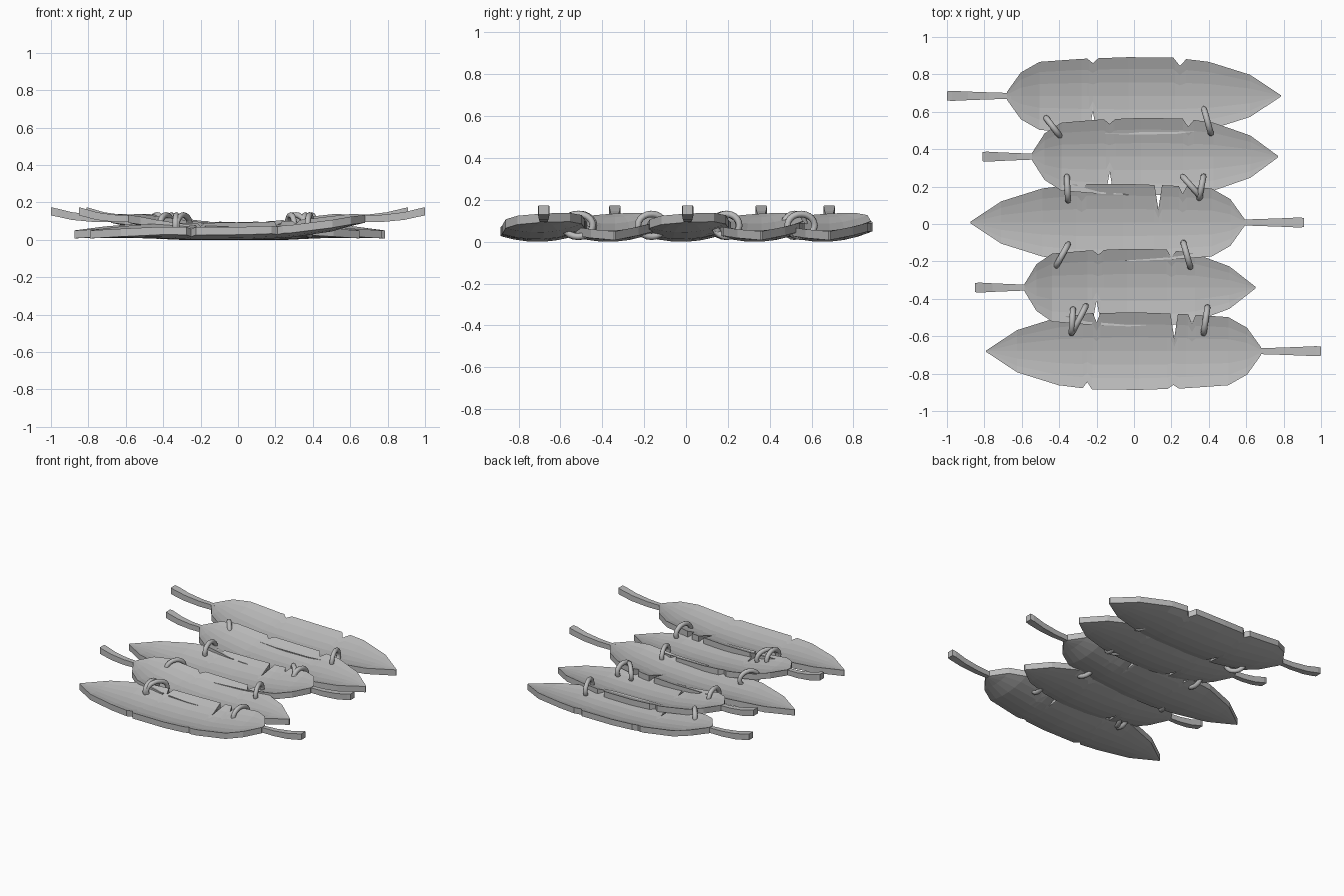
import bpy, bmesh, math
from mathutils import Vector

cube = bpy.data.objects.get("Cube")
if cube:
    bpy.data.objects.remove(cube, do_unlink=True)

grey = bpy.data.materials.new("dry_leaf_grey")
grey.use_nodes = True
colour = (0.5, 0.5, 0.5, 1)
grey.diffuse_color = colour
grey.node_tree.nodes["Principled BSDF"].inputs["Base Color"].default_value = colour

THICK = 0.042
TILT = 0.055
# Leaf template: distance from base, half width, underside height of the midrib
TEMPLATE = [(0, .02, .092), (.075, .125, .075), (.175, .182, .045), (.4, .198, .012),
            (.65, .207, 0), (.9, .204, 0), (1.08, .182, .008), (1.3, .113, .012),
            (1.465, .004, .008)]
LENGTH = TEMPLATE[-1][0]
ROWS = [-1, -.7, -.35, 0, .35, .7, 1]


def sample(u, k):
    """Linear lookup in the leaf template."""
    for a, b in zip(TEMPLATE, TEMPLATE[1:]):
        if u <= b[0]:
            t = (u - a[0]) / (b[0] - a[0])
            return a[k] + (b[k] - a[k]) * t
    return TEMPLATE[-1][k]


def finish(bm, name, smooth=False):
    bmesh.ops.recalc_face_normals(bm, faces=bm.faces)
    mesh = bpy.data.meshes.new(name)
    bm.to_mesh(mesh)
    bm.free()
    mesh.materials.append(grey)
    for p in mesh.polygons:
        p.use_smooth = smooth
    ob = bpy.data.objects.new(name, mesh)
    bpy.context.collection.objects.link(ob)
    return ob


def skin(name, sections, closed=False, smooth=False):
    """Join matching rings of points into one skin."""
    bm = bmesh.new()
    rings = [[bm.verts.new(p) for p in s] for s in sections]
    n = len(rings[0])
    pairs = list(zip(rings, rings[1:]))
    if closed:
        pairs.append((rings[-1], rings[0]))
    else:
        bm.faces.new(rings[0])
        bm.faces.new(rings[-1])
    for a, b in pairs:
        for i in range(n):
            j = (i + 1) % n
            bm.faces.new((a[i], a[j], b[j], b[i]))
    return finish(bm, name, smooth)


def leaf(name, base, tip, y, notches):
    """Trough-shaped blade with V notches (x, side, depth, half gap)."""
    scale = (tip - base) / LENGTH

    def half_width(x, side):
        w = sample((x - base) / scale, 1)
        for nx, ns, depth, gap in notches:
            if ns == side:
                w -= depth * max(0, 1 - abs(x - nx) / gap)
        return w

    stations = {round(base + t[0] * scale, 4) for t in TEMPLATE}
    for nx, ns, depth, gap in notches:
        stations |= {round(nx - gap, 4), nx, round(nx + gap, 4)}
    sections = []
    for x in sorted(stations):
        z = sample((x - base) / scale, 2)
        low = []
        for r in ROWS:
            v = r * half_width(x, 1 if r > 0 else -1)
            low.append(Vector((x, y + v, z + .9 * v * v + TILT * v)))
        high = [p + Vector((0, 0, THICK)) for p in low]
        sections.append(low + high[::-1])
    skin(name, sections)


def stem(name, base, end, y):
    """Square stalk that curves upward and widens to its cut end."""
    path = [(-.06, .016, .112), (0, .016, .113), (.3, .019, .115), (.65, .023, .127),
            (.92, .027, .147), (1, .024, .152)]
    sections = []
    for t, w, z in path:
        x = base + (end - base) * t
        h = .018 + .004 * t
        sections.append([(x, y - w, z - h), (x, y + w, z - h),
                         (x, y + w, z + h), (x, y - w, z + h)])
    skin(name, sections)


def tie(name, x1, y1, x2, y2, radius=.016):
    """Oval cord loop standing across a seam between two leaves."""
    a, b = Vector((x1, y1, .078)), Vector((x2, y2, .078))
    mid, along = (a + b) / 2, (b - a).normalized()
    up = Vector((0, 0, 1))
    across = along.cross(up)
    reach = (b - a).length / 2 - radius
    sections = []
    for i in range(20):
        t = math.tau * i / 20
        out = along * math.cos(t) + up * math.sin(t)
        centre = mid + along * reach * math.cos(t) + up * .054 * math.sin(t)
        sections.append([centre + radius * (out * math.cos(s) + across * math.sin(s))
                         for s in (math.tau * k / 8 for k in range(8))])
    skin(name, sections, closed=True, smooth=True)


# Leaves from front to back: base x, tip x, stem end x, centre y, notches
LEAVES = [
    (.68, -.79, 1.0, -.68, [(-.25, -1, .035, .025), (.21, -1, .02, .03), (.215, 1, .13, .02),
                            (.31, 1, .05, .02), (-.2, 1, .05, .02)]),
    (-.585, .65, -.85, -.34, [(-.2, -1, .13, .025), (-.19, 1, .025, .03), (.2, 1, .04, .025)]),
    (.59, -.875, .91, .008, [(.13, 1, .13, .02), (-.28, 1, .045, .025), (.26, 1, .04, .02)]),
    (-.545, .77, -.81, .36, [(-.13, -1, .12, .02), (-.13, 1, .025, .03), (.29, 1, .04, .03)]),
    (-.68, .785, -1.0, .685, [(-.22, 1, .025, .03), (.245, 1, .04, .035), (-.22, -1, .12, .02)]),
]
for i, (base, tip, end, y, notches) in enumerate(LEAVES, 1):
    leaf(f"leaf_{i}", base, tip, y, notches)
    stem(f"leaf_stem_{i}", base, end, y)

# Cord ties over each seam
TIES = [(-.48, .58, -.385, .455), (.37, .63, .415, .47), (-.36, .27, -.352, .11),
        (.25, .265, .37, .13), (.375, .27, .345, .12), (-.345, -.095, -.425, -.24),
        (.26, -.085, .305, -.245), (-.25, -.425, -.335, -.59), (-.325, -.44, -.335, -.6),
        (.395, -.43, .37, -.6)]
for i, t in enumerate(TIES, 1):
    tie(f"cord_tie_{i}", *t)

# Rest the lowest point on the ground
parts = [o for o in bpy.context.scene.objects if o.name.startswith(("leaf", "cord"))]
lowest = min(v.co.z for o in parts for v in o.data.vertices)
for o in parts:
    o.location.z = -lowest
